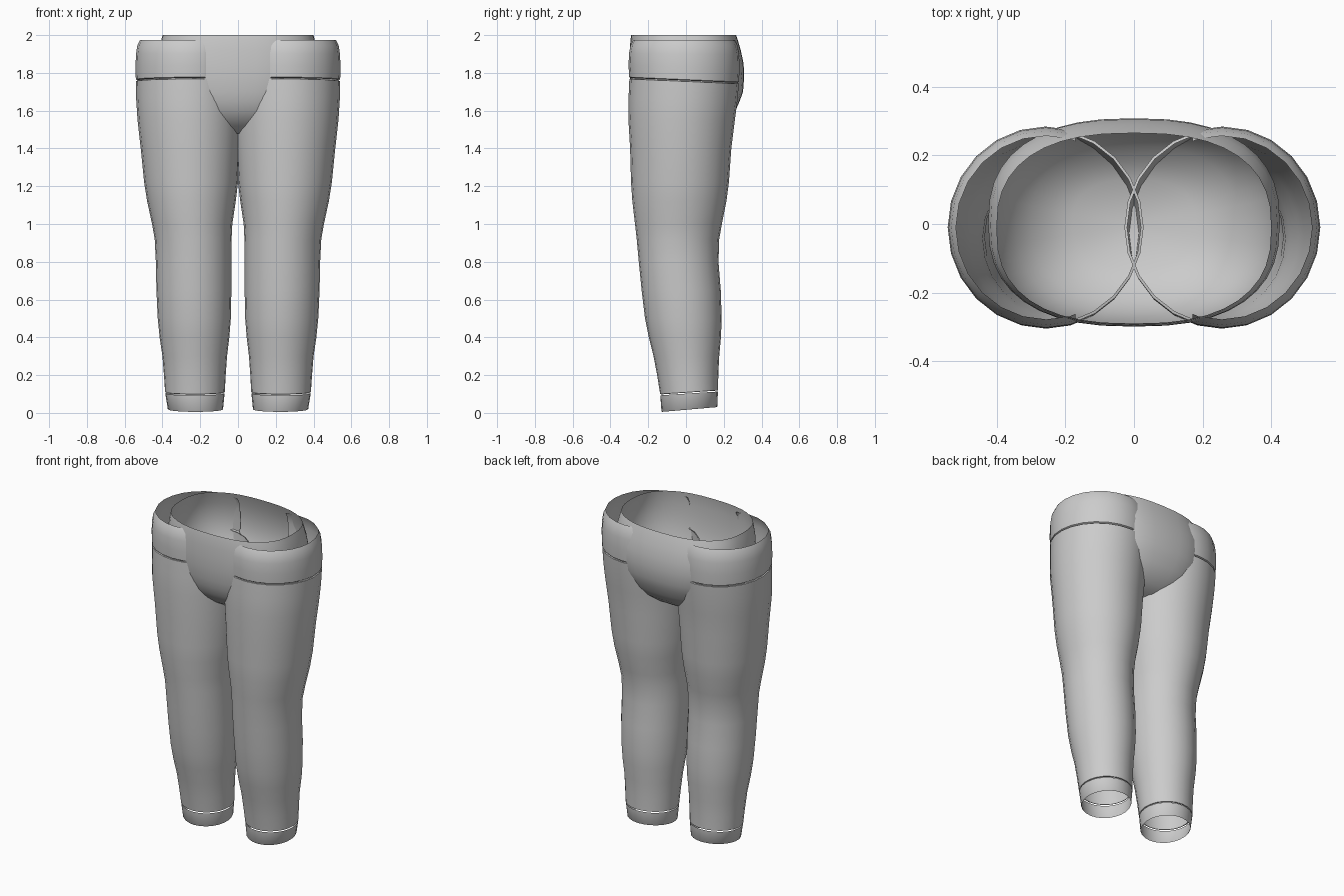
import bpy, bmesh, math

grey = bpy.data.materials.new("neutral grey")
grey.diffuse_color = (0.6, 0.6, 0.6, 1)


def loft(name, rings, sides=24, power=2.0, close_bottom=False, keep=None):
    """Skin stacked oval rings: (z, x min, x max, y front, y back, z rise towards back)."""
    bm = bmesh.new()
    loops = []
    for z, x0, x1, y0, y1, tilt in rings:
        cx, rx, cy, ry = (x0 + x1) / 2, (x1 - x0) / 2, (y0 + y1) / 2, (y1 - y0) / 2
        loop = []
        for i in range(sides):
            a = 2 * math.pi * i / sides
            c, s = math.cos(a), math.sin(a)
            u = math.copysign(abs(c) ** (2 / power), c)
            v = math.copysign(abs(s) ** (2 / power), s)
            loop.append(bm.verts.new((cx + rx * u, cy + ry * v, z + tilt * v / 2)))
        loops.append(loop)
    for a, b in zip(loops, loops[1:]):
        for i in range(sides):
            j = (i + 1) % sides
            bm.faces.new((a[i], a[j], b[j], b[i]))
    if close_bottom:
        z, x0, x1, y0, y1, _ = rings[0]
        tip = bm.verts.new(((x0 + x1) / 2, (y0 + y1) / 2, z - 0.02))
        for i in range(sides):
            bm.faces.new((tip, loops[0][(i + 1) % sides], loops[0][i]))
    if keep is not None:  # trim the part hidden by the seat
        bmesh.ops.bisect_plane(bm, geom=bm.verts[:] + bm.edges[:] + bm.faces[:],
                               plane_co=(keep, 0, 0), plane_no=(-1, 0, 0), clear_outer=True)
    mesh = bpy.data.meshes.new(name)
    bm.to_mesh(mesh)
    bm.free()
    mesh.materials.append(grey)
    ob = bpy.data.objects.new(name, mesh)
    bpy.context.collection.objects.link(ob)
    bpy.context.view_layer.objects.active = ob
    ob.select_set(True)
    bpy.ops.object.shade_smooth_by_angle(angle=math.radians(40))
    ob.select_set(False)
    return ob


def pair(name, rings, **kw):
    """Build the right-hand part and its mirror image."""
    loft(name + "_right", rings, **kw)
    left = loft(name + "_left", rings, **kw)
    for v in left.data.vertices:
        v.co.x = -v.co.x
    left.data.flip_normals()


# trouser legs, open at both ends, with narrow turned-in rims
leg = [
    (0.108, 0.076, 0.378, -0.130, 0.164, 0.02),
    (0.11, 0.070, 0.386, -0.137, 0.170, 0.02),
    (0.20, 0.065, 0.392, -0.152, 0.171, 0.01),
    (0.30, 0.058, 0.400, -0.172, 0.176, 0),
    (0.40, 0.046, 0.415, -0.197, 0.185, 0),
    (0.50, 0.038, 0.425, -0.217, 0.189, 0),
    (0.65, 0.035, 0.432, -0.235, 0.184, 0),
    (0.80, 0.035, 0.435, -0.250, 0.172, 0),
    (0.92, 0.034, 0.441, -0.261, 0.176, 0),
    (1.00, 0.030, 0.455, -0.270, 0.190, 0),
    (1.12, 0.012, 0.481, -0.284, 0.214, 0),
    (1.22, 0.000, 0.497, -0.291, 0.227, 0),
    (1.40, -0.010, 0.515, -0.296, 0.240, 0),
    (1.55, -0.020, 0.532, -0.305, 0.258, -0.01),
    (1.66, -0.025, 0.539, -0.304, 0.272, -0.02),
    (1.755, -0.028, 0.541, -0.300, 0.280, -0.025),
    (1.757, -0.020, 0.533, -0.292, 0.272, -0.025),
]
pair("trouser_leg", leg)

# ankle cuffs
pair("ankle_cuff", [
    (0.018, 0.081, 0.368, -0.127, 0.163, 0.025),
    (0.022, 0.079, 0.372, -0.130, 0.166, 0.025),
    (0.103, 0.071, 0.385, -0.136, 0.169, 0.02),
])

# hip bands wrapping the outside of each thigh
pair("hip_band", [
    (1.760, -0.020, 0.532, -0.293, 0.271, -0.025),
    (1.765, -0.028, 0.541, -0.301, 0.280, -0.025),
    (1.83, -0.028, 0.543, -0.304, 0.284, -0.015),
    (1.90, -0.026, 0.540, -0.302, 0.281, -0.005),
    (1.945, -0.020, 0.533, -0.294, 0.272, 0),
    (1.975, -0.008, 0.519, -0.278, 0.257, 0),
], keep=0.17)

# seat: an open-topped bowl joining the legs
seat = [(1.48, 0.18, -0.13, 0.13), (1.51, 0.245, -0.18, 0.18), (1.55, 0.30, -0.225, 0.228),
        (1.60, 0.345, -0.258, 0.262), (1.65, 0.375, -0.276, 0.284), (1.70, 0.397, -0.288, 0.302),
        (1.78, 0.418, -0.297, 0.308), (1.85, 0.425, -0.299, 0.305), (1.92, 0.418, -0.298, 0.290),
        (1.975, 0.406, -0.294, 0.274), (2.0, 0.400, -0.290, 0.265)]
loft("seat", [(z, -r, r, f, b, 0) for z, r, f, b in seat], sides=40, power=2.5, close_bottom=True)
